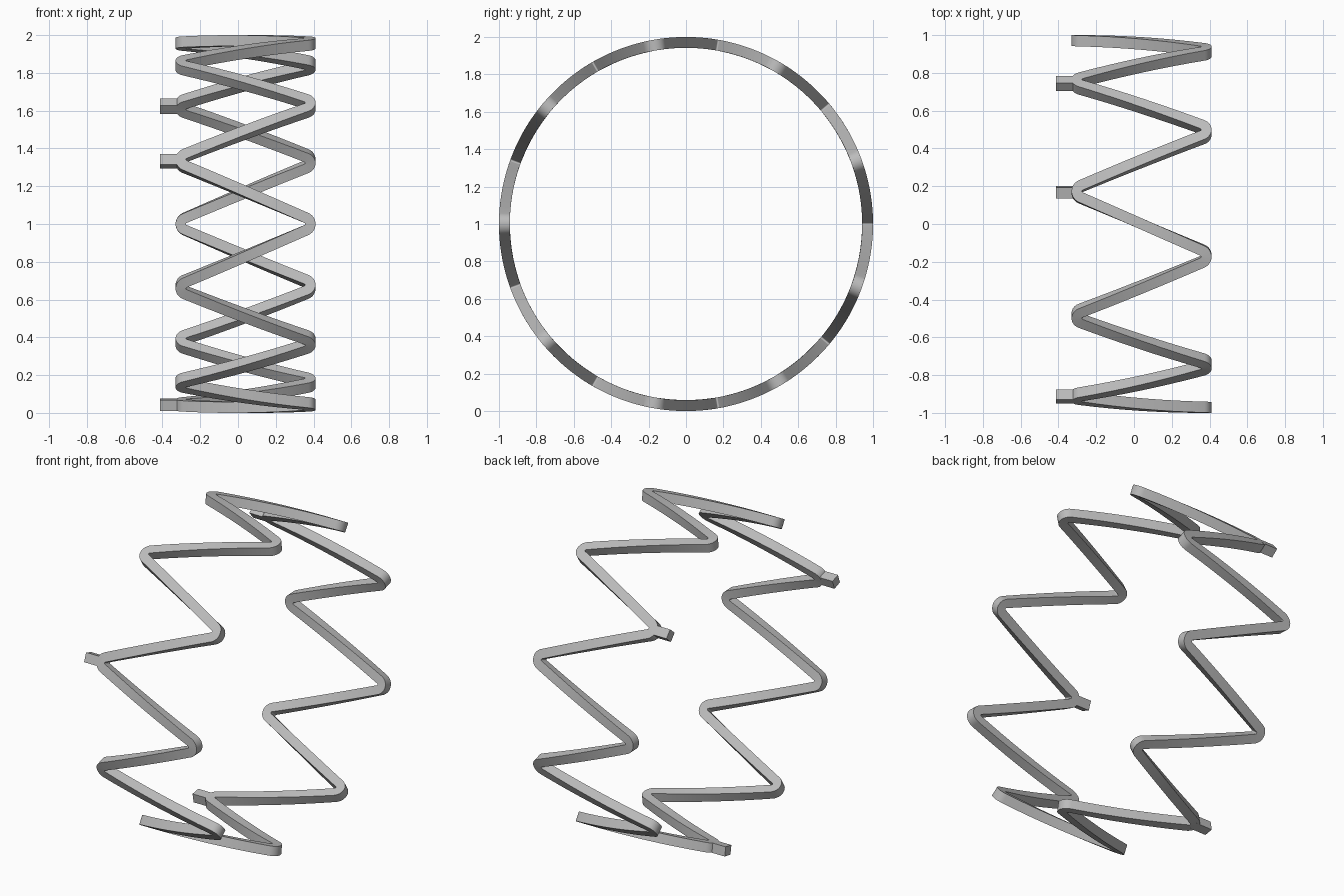
import bpy, bmesh
from math import sin, cos, tan, pi, atan2, radians
from mathutils import Matrix, Vector

if "Cube" in bpy.data.objects:
    bpy.data.objects.remove(bpy.data.objects["Cube"], do_unlink=True)

OUTER, THICK, WIDTH = 1.0, 0.058, 0.055
MID = OUTER - THICK / 2
WAVES = 9
STEP = 2 * pi / (2 * WAVES)      # angle between a valley and the next peak
CENTRE_X, REACH = 0.04, 0.343    # wave middle, and centreline tip distance
BEND = 0.034                     # centreline bend radius

metal = bpy.data.materials.new("grey metal")
metal.use_nodes = True
GREY = (0.5, 0.5, 0.5, 1)
metal.diffuse_color = GREY
metal.node_tree.nodes["Principled BSDF"].inputs["Base Color"].default_value = GREY


def finish(name, bm):
    bmesh.ops.recalc_face_normals(bm, faces=bm.faces)
    mesh = bpy.data.meshes.new(name)
    bm.to_mesh(mesh)
    bm.free()
    mesh.materials.append(metal)
    obj = bpy.data.objects.new(name, mesh)
    bpy.context.collection.objects.link(obj)
    bpy.ops.object.select_all(action='DESELECT')
    bpy.context.view_layer.objects.active = obj
    obj.select_set(True)
    bpy.ops.object.shade_smooth_by_angle(angle=radians(35))
    return obj


def wrap(s, x, radius):
    a = s / MID
    return Vector((x, radius * cos(a), 1 + radius * sin(a)))


# Strut slope, so that the rounded tips land at REACH
run = STEP * MID
half = REACH
for _ in range(30):
    slope = atan2(run, 2 * half)
    half = REACH + BEND / sin(slope) - BEND

# Flat zigzag: (s, x, normal_s, normal_x) with rounded bends and straight struts
path = []
ARC, STRUT = 12, 8
sweep = pi / 2 - slope
for k in range(2 * WAVES):
    side = 1 if k % 2 else -1
    hub_s = k * run
    hub_x = CENTRE_X + side * (REACH - BEND)
    for i in range(ARC + 1):
        t = -sweep + 2 * sweep * i / ARC
        ns, nx = sin(t), side * cos(t)
        path.append((hub_s + BEND * ns, hub_x + BEND * nx, side * ns, side * nx))
    s0, x0, ns, nx = path[-1]
    s1 = (k + 1) * run - BEND * sin(sweep)
    x1 = CENTRE_X - side * (REACH - BEND + BEND * cos(sweep))
    for i in range(1, STRUT):
        f = i / STRUT
        path.append((s0 + (s1 - s0) * f, x0 + (x1 - x0) * f, ns, nx))

# Ring: sweep a rectangular section along the wrapped zigzag
bm = bmesh.new()
sections = []
for s, x, ns, nx in path:
    corners = ((-1, OUTER - THICK), (1, OUTER - THICK), (1, OUTER), (-1, OUTER))
    sections.append([bm.verts.new(wrap(s + w * ns * WIDTH / 2, x + w * nx * WIDTH / 2, r))
                     for w, r in corners])
for a, b in zip(sections, sections[1:] + sections[:1]):
    for i in range(4):
        j = (i + 1) % 4
        bm.faces.new((a[i], a[j], b[j], b[i]))
finish("zigzag_ring", bm)

# Three short tabs on every third valley
TAB_END, TAB_ROOT = -0.4125, -0.3
for n in range(3):
    angle = radians(40 + 120 * n)
    bm = bmesh.new()
    size = Matrix.Diagonal((TAB_ROOT - TAB_END, THICK, 0.058, 1))
    place = (Matrix.Translation((0, 0, 1)) @ Matrix.Rotation(angle, 4, 'X')
             @ Matrix.Translation(((TAB_END + TAB_ROOT) / 2, MID, 0)))
    bmesh.ops.create_cube(bm, size=1, matrix=place @ size)
    finish(f"tab_{n + 1}", bm)
